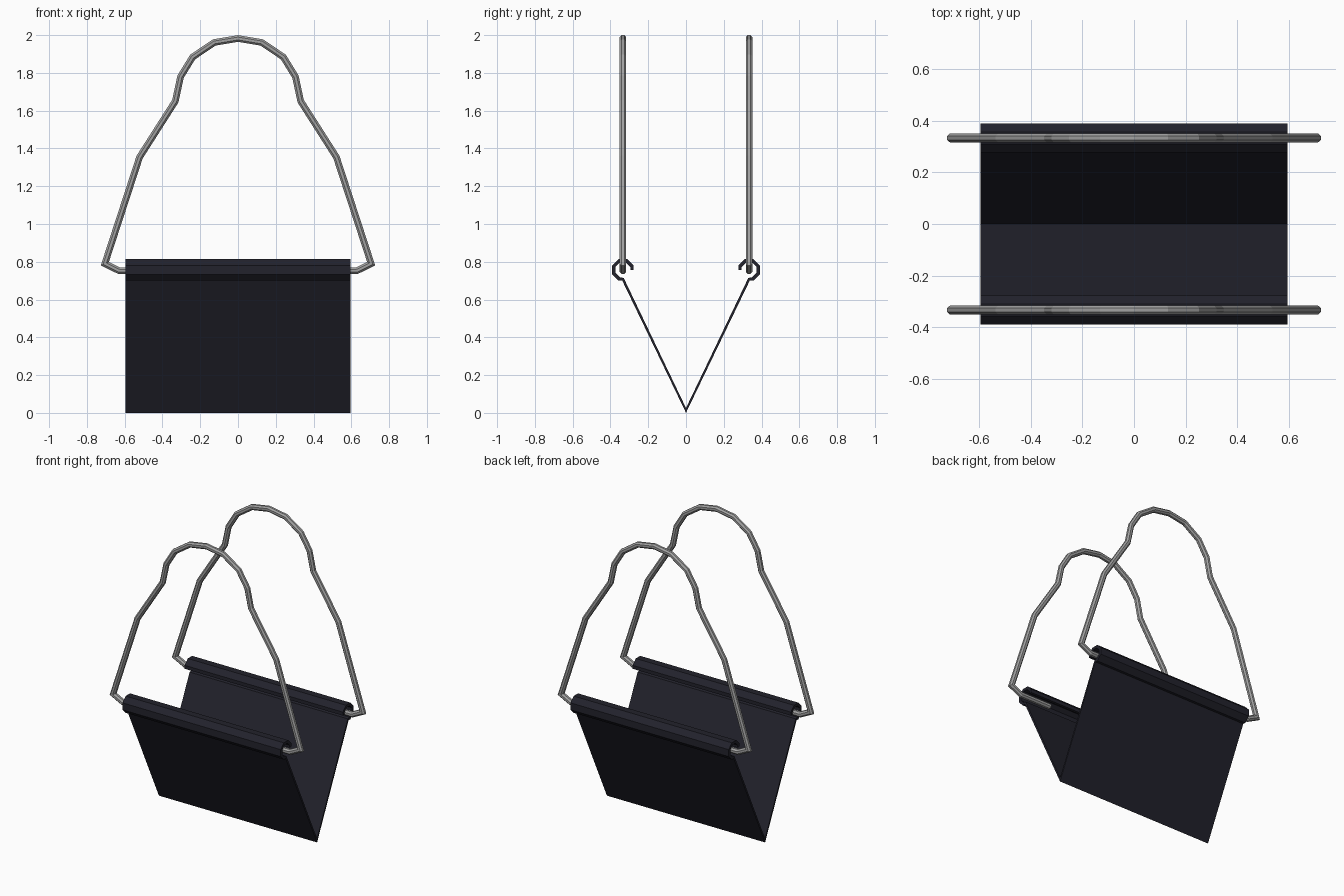
import bpy, bmesh, math
from mathutils import Vector

if "Cube" in bpy.data.objects:
    bpy.data.objects.remove(bpy.data.objects["Cube"])


def material(name, rgb):
    m = bpy.data.materials.new(name)
    m.diffuse_color = (*rgb, 1)
    m.use_nodes = True
    m.node_tree.nodes["Principled BSDF"].inputs["Base Color"].default_value = m.diffuse_color
    return m


cloth = material("dark navy cloth", (0.016, 0.016, 0.025))
metal = material("grey metal", (0.36, 0.36, 0.36))


def finish(bm, name, mat):
    bmesh.ops.recalc_face_normals(bm, faces=bm.faces[:])
    me = bpy.data.meshes.new(name)
    bm.to_mesh(me)
    bm.free()
    ob = bpy.data.objects.new(name, me)
    bpy.context.collection.objects.link(ob)
    me.materials.append(mat)
    return ob


def miters(pts):
    """Mitred sideways vector at every point of a flat path."""
    out = []
    for i, p in enumerate(pts):
        a = (p - pts[i - 1]).normalized() if i else None
        b = (pts[i + 1] - p).normalized() if i + 1 < len(pts) else None
        a, b = a or b, b or a
        n = (Vector((-a.y, a.x)) + Vector((-b.y, b.x))).normalized()
        out.append(n / max(0.35, n.dot(Vector((-b.y, b.x)))))
    return out


def mirrored(half):
    """Mirror a half path (middle point last) across the first axis."""
    return [Vector((-u, v)) for u, v in half] + [Vector(p) for p in half[-2::-1]]


HALF_LENGTH = 0.595
ROD_Y, ROLL_Z = 0.334, 0.757

# Sling: V-shaped sheet whose top edges curl into open eight-sided rolls
roll = [(ROD_Y - 0.048, ROLL_Z)]
for k in range(6):
    a = math.radians(157.5 - 45 * k)
    roll.append((ROD_Y + 0.052 * math.cos(a), ROLL_Z + 0.052 * math.sin(a)))
path = mirrored(roll + [(ROD_Y, 0.708), (0, 0.013)])
thick = [0.009] * 7 + [0.0065, 0.0055]
thick += thick[-2::-1]

bm = bmesh.new()
rows = []
for p, n, t in zip(path, miters(path), thick):
    a, b = p + n * t, p - n * t
    rows.append([bm.verts.new((x, q.x, q.y)) for x, q in
                 ((-HALF_LENGTH, a), (HALF_LENGTH, a), (HALF_LENGTH, b), (-HALF_LENGTH, b))])
for r, s in zip(rows, rows[1:]):
    for i in range(4):
        j = (i + 1) % 4
        bm.faces.new((r[i], r[j], s[j], s[i]))
bm.faces.new(rows[0])
bm.faces.new(rows[-1])
finish(bm, "sling_sheet", cloth)

# Handles: bent eight-sided rods whose ends slip into the rolls
rod = mirrored([(0.40, 0.753), (0.63, 0.753), (0.705, 0.79), (0.521, 1.354),
                (0.332, 1.65), (0.304, 1.78), (0.24, 1.884), (0.126, 1.961), (0, 1.982)])
RADIUS, SIDES = 0.019, 8


def handle(name, y):
    bm = bmesh.new()
    rings = []
    for p, n in zip(rod, miters(rod)):
        ring = []
        for k in range(SIDES):
            a = math.tau * (k + 0.5) / SIDES
            q = p + n * RADIUS * math.cos(a)
            ring.append(bm.verts.new((q.x, y + RADIUS * math.sin(a), q.y)))
        rings.append(ring)
    for r, s in zip(rings, rings[1:]):
        for i in range(SIDES):
            j = (i + 1) % SIDES
            bm.faces.new((r[i], r[j], s[j], s[i]))
    bm.faces.new(rings[0])
    bm.faces.new(rings[-1])
    finish(bm, name, metal)


handle("front_handle", -ROD_Y)
handle("back_handle", ROD_Y)
